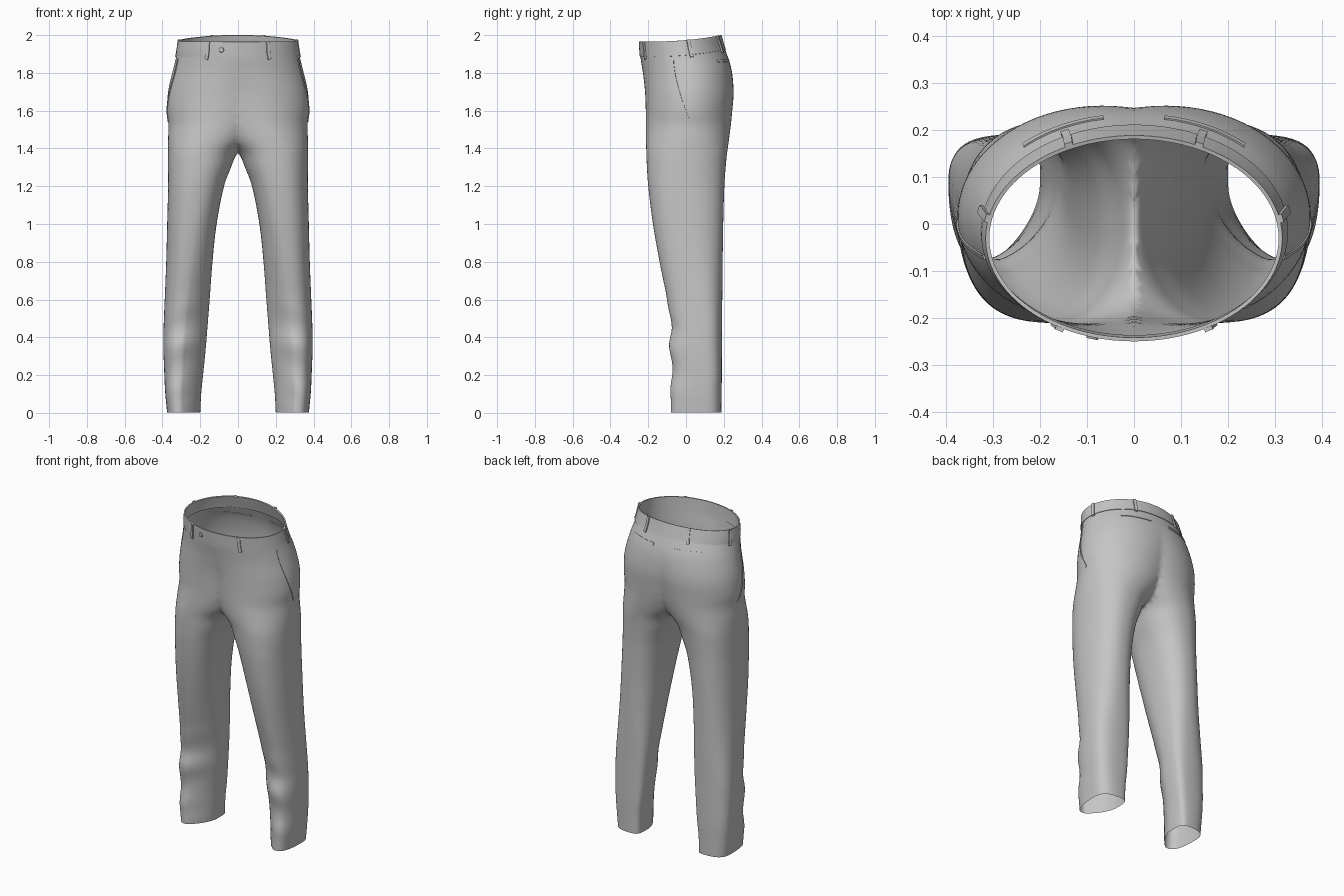
import bpy, bmesh, math
from mathutils import Vector

if "Cube" in bpy.data.objects:
    bpy.data.objects.remove(bpy.data.objects["Cube"])

TAU = 2 * math.pi
cloth = bpy.data.materials.new("grey cloth")
cloth.diffuse_color = (0.56, 0.56, 0.56, 1)
cloth.use_nodes = True
cloth.node_tree.nodes["Principled BSDF"].inputs["Base Color"].default_value = cloth.diffuse_color

# Right leg and hip profile: height, inner x, outer x, front y, back y
# (above the crotch the inner x passes the middle and is cut off there)
PROFILE = [
    (0.00, .200, .375, -.080, .187), (0.10, .195, .385, -.083, .188),
    (0.20, .185, .390, -.072, .190), (0.35, .170, .395, -.086, .190),
    (0.45, .162, .394, -.078, .190), (0.60, .150, .388, -.100, .192),
    (0.80, .135, .380, -.140, .194), (1.00, .113, .375, -.175, .197),
    (1.20, .074, .370, -.200, .203), (1.30, .037, .370, -.207, .210),
    (1.38, .000, .370, -.210, .218), (1.45, -.08, .370, -.212, .228),
    (1.53, -.155, .368, -.212, .238), (1.60, -.20, .376, -.213, .245),
    (1.70, -.240, .370, -.217, .252), (1.80, -.295, .347, -.228, .240),
    (1.89, -.324, .324, -.242, .207), (1.97, -.312, .312, -.247, .184),
]


def smooth(t):
    t = min(1, max(0, t))
    return t * t * (3 - 2 * t)


def profile(z):
    """Smooth curve through the profile rows."""
    n = len(PROFILE)
    i = 0
    while i < n - 2 and z > PROFILE[i + 1][0]:
        i += 1
    a, b = PROFILE[i], PROFILE[i + 1]
    p, q = PROFILE[max(0, i - 1)], PROFILE[min(n - 1, i + 2)]
    h = b[0] - a[0]
    t = (z - a[0]) / h
    out = []
    for k in range(1, 5):
        m0 = (b[k] - p[k]) / (b[0] - p[0]) * h
        m1 = (q[k] - a[k]) / (q[0] - a[0]) * h
        out.append((2*t**3 - 3*t**2 + 1) * a[k] + (t**3 - 2*t**2 + t) * m0
                   + (3*t**2 - 2*t**3) * b[k] + (t**3 - t**2) * m1)
    return out


def surf(u, z):
    """Point on the cloth: u is the angle round the leg, 0 = outer side."""
    inner, outer, front, back = profile(z)
    low = 1 - smooth((z - 0.2) / 1.0)
    c, s = math.cos(u), math.sin(u)
    e = 0.88 + 0.12 * smooth((z - 1.3) / 0.3)
    # inner front of the lower leg is flattened towards the crease
    e += 0.28 * low * max(0, -s) * smooth(-c * 3)
    cp = math.copysign(abs(c) ** e, c)
    sp = math.copysign(abs(s) ** e, s)
    x = (inner + outer) / 2 + (outer - inner) / 2 * cp
    y = (front + back) / 2 + (back - front) / 2 * sp
    x -= 0.025 * low * s * abs(s)         # toes turned outward
    y += 0.04 * low * c * c               # side seams towards the back
    # soft folds above the shoe
    folds = smooth(z / 0.1) * (1 - smooth((z - 0.4) / 0.3))
    y += 0.004 * folds * math.sin(30 * z + 1.5 * c) * max(0, -s)
    # waist rises to the back
    t = min(1, max(0, (y + 0.245) / 0.43))
    z += 0.035 * t ** 2.6 * smooth((z - 1.65) / 0.24)
    return Vector((x, y, z))


def normal(u, z):
    d = 0.004
    return (surf(u + d, z) - surf(u - d, z)).cross(
        surf(u, z + d) - surf(u, z - d)).normalized()


def finish(name, bm, mirror=False, recalc=True):
    if recalc:
        bmesh.ops.recalc_face_normals(bm, faces=bm.faces)
    me = bpy.data.meshes.new(name)
    bm.to_mesh(me)
    bm.free()
    me.materials.append(cloth)
    ob = bpy.data.objects.new(name, me)
    bpy.context.collection.objects.link(ob)
    bpy.ops.object.select_all(action='DESELECT')
    ob.select_set(True)
    bpy.context.view_layer.objects.active = ob
    bpy.ops.object.shade_smooth_by_angle(angle=math.radians(50))
    if mirror:
        ob.modifiers.new("mirror", 'MIRROR')
    return ob


def skin(bm, rings, close_rings=False):
    """Join closed rings of points with quads."""
    vs = [[bm.verts.new(p) for p in r] for r in rings]
    n = len(vs[0])
    for i in range(len(vs) if close_rings else len(vs) - 1):
        a, b = vs[i], vs[(i + 1) % len(vs)]
        for j in range(n):
            k = (j + 1) % n
            bm.faces.new((a[j], a[k], b[k], b[j]))
    return vs


def ribbon(name, path, width, low, high):
    """Thin closed strip lying along a path of (u, z) on the cloth."""
    pts = [surf(*p) for p in path]
    rings = []
    for i, p in enumerate(pts):
        nrm = normal(*path[i])
        tan = (pts[min(i + 1, len(pts) - 1)] - pts[max(i - 1, 0)]).normalized()
        side = nrm.cross(tan) * width / 2
        rings.append([p - side + nrm * low, p + side + nrm * low,
                      p + side + nrm * high, p - side + nrm * high])
    bm = bmesh.new()
    vs = skin(bm, rings)
    bm.faces.new(vs[0])
    bm.faces.new(vs[-1])
    return finish(name, bm, mirror=True)


def u_at(y, z):
    """Angle on the outer side where the cloth has the given y."""
    lo, hi = -math.pi / 2, math.pi / 2
    for _ in range(30):
        mid = (lo + hi) / 2
        if surf(mid, z).y < y:
            lo = mid
        else:
            hi = mid
    return lo


# Legs and seat: one tube, cut at the middle and mirrored
N, ROWS, TOP = 80, 110, 1.895
bm = bmesh.new()
skin(bm, [[surf(TAU * j / N, TOP * i / ROWS) for j in range(N)]
          for i in range(ROWS + 1)])
bmesh.ops.bisect_plane(bm, geom=bm.verts[:] + bm.edges[:] + bm.faces[:],
                       dist=1e-5, plane_co=(0, 0, 0), plane_no=(1, 0, 0),
                       clear_inner=True)
bmesh.ops.remove_doubles(bm, verts=bm.verts, dist=0.003)
for v in bm.verts:
    if v.co.x < 0.004:
        v.co.x = 0
flat = [f for f in bm.faces if all(v.co.x == 0 for v in f.verts)]
bmesh.ops.delete(bm, geom=flat, context='FACES')
legs = finish("legs_and_seat", bm, mirror=True, recalc=False)
soft = legs.modifiers.new("soften seam", 'SMOOTH')
soft.factor, soft.iterations = 0.5, 2

# Waistband: a thin closed band
bm = bmesh.new()
section = [(1.885, .003), (1.925, .003), (1.965, .003),
           (1.965, -.005), (1.925, -.005), (1.885, -.005)]
skin(bm, [[surf(TAU * j / 96, z) + normal(TAU * j / 96, z) * off
           for j in range(96)] for z, off in section], close_rings=True)
finish("waistband", bm)

# Belt loops
for name, deg in (("front", -60), ("side", 11), ("back", 64)):
    u = math.radians(deg)
    ribbon(name + "_belt_loops", [(u, 1.872 + 0.094 * i / 4) for i in range(5)],
           0.018, 0.002, 0.010)

# Slanted side pocket edges
path = []
for i in range(17):
    t = i / 16
    z = 1.87 - 0.33 * t
    path.append((u_at(-0.07 + 0.09 * t ** 1.6, z), z))
ribbon("side_pocket_edges", path, 0.010, -0.003, 0.003)

# Back pocket welts
ribbon("back_pocket_welts",
       [(math.radians(81 - 34 * i / 12), 1.835) for i in range(13)],
       0.016, -0.003, 0.003)

# Waist button
u = -math.pi / 2 - math.asin(0.085 / 0.318)
n = normal(u, 1.922)
bm = bmesh.new()
bmesh.ops.create_cone(bm, cap_ends=True, segments=24, radius1=0.014,
                      radius2=0.012, depth=0.006)
button = finish("waist_button", bm)
button.rotation_euler = n.to_track_quat('Z', 'Y').to_euler()
button.location = surf(u, 1.922) + n * 0.005
